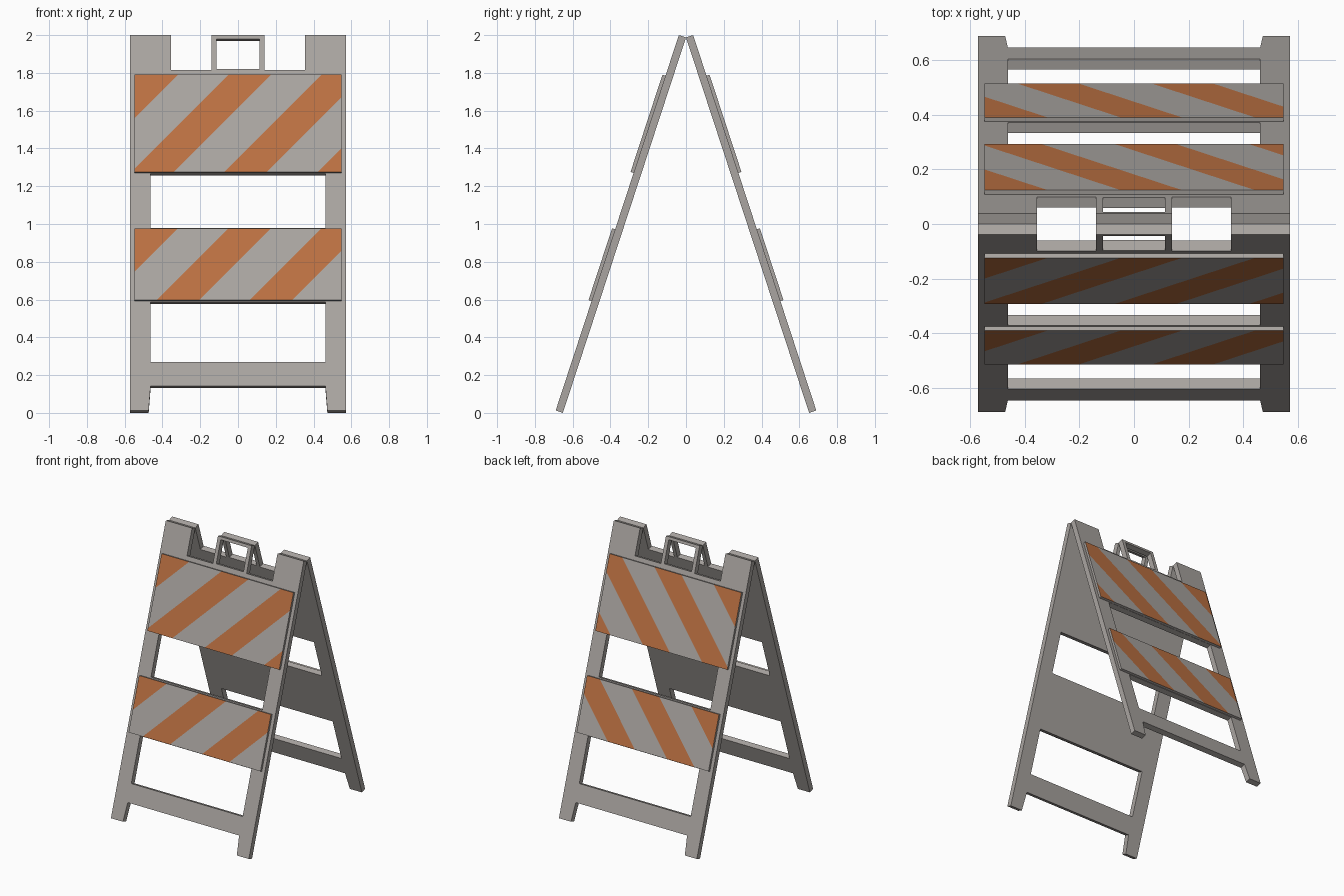
import bpy, bmesh
from mathutils import Vector

if "Cube" in bpy.data.objects:
    bpy.data.objects.remove(bpy.data.objects["Cube"])


def material(name, rgb):
    m = bpy.data.materials.new(name)
    m.diffuse_color = (*rgb, 1)
    m.use_nodes = True
    m.node_tree.nodes["Principled BSDF"].inputs["Base Color"].default_value = m.diffuse_color
    return m


GREY = material("warm grey", (0.40, 0.375, 0.355))
ORANGE = material("orange", (0.50, 0.165, 0.055))
SLOPE, COS, SIN = 0.328, 0.95, 0.312   # lean of each panel
THICK, PLATE = 0.04, 0.017


def finish(bm, name, side):
    """Lean the flat x-z shape (y = depth, outside is -y) and make an object.
    side 1 is the front panel, -1 the mirrored back panel."""
    for v in bm.verts:
        x, d, z = v.co
        v.co = (x, side * (-0.038 - SLOPE * (2 - z) + d * COS), z - d * SIN)
    bmesh.ops.recalc_face_normals(bm, faces=bm.faces[:])
    me = bpy.data.meshes.new(name)
    bm.to_mesh(me)
    bm.free()
    me.materials.append(GREY)
    me.materials.append(ORANGE)
    bpy.context.collection.objects.link(bpy.data.objects.new(name, me))


def extrude(bm, depth):
    r = bmesh.ops.extrude_face_region(bm, geom=bm.faces[:], use_keep_orig=True)
    verts = [g for g in r["geom"] if isinstance(g, bmesh.types.BMVert)]
    bmesh.ops.translate(bm, vec=(0, depth, 0), verts=verts)


def rect(w, z0, z1):
    return [(-w, z0), (w, z0), (w, z1), (-w, z1)]


def frame(name, side):
    # right half of the outline: foot, post, top notch, handle
    half = [(0.4625, 0.143), (0.473, 0.0125), (0.573, 0.0125), (0.573, 2),
            (0.355, 2), (0.355, 1.815), (0.14, 1.815), (0.14, 2)]
    outline = half + [(-x, z) for x, z in reversed(half)]
    holes = [rect(0.113, 1.82, 1.98), rect(0.4625, 0.98, 1.268),
             rect(0.4625, 0.27, 0.588)]
    bm = bmesh.new()
    edges = []
    for loop in [outline] + holes:
        vs = [bm.verts.new((x, 0, z)) for x, z in loop]
        edges += [bm.edges.new((vs[i - 1], vs[i])) for i in range(len(vs))]
    bmesh.ops.triangle_fill(bm, use_beauty=True, edges=edges, normal=(0, -1, 0))
    extrude(bm, THICK)
    finish(bm, name, side)


def striped_plate(name, side, z0, z1):
    bm = bmesh.new()
    bm.faces.new([bm.verts.new((x, -PLATE, z)) for x, z in rect(0.548, z0, z1)])
    # diagonal cuts at both edges of every stripe, measured from the top left
    start, period, width = -0.05, 0.493, 0.225
    for k in range(-1, 3):
        for c in (start + k * period, start + k * period + width):
            bmesh.ops.bisect_plane(
                bm, geom=bm.verts[:] + bm.edges[:] + bm.faces[:], dist=1e-5,
                plane_co=Vector((c, 0, z1)), plane_no=Vector((1, 0, -1)))
    extrude(bm, PLATE)
    for f in bm.faces:
        p = f.calc_center_median()
        on_face = all(v.co.y < -PLATE + 1e-5 for v in f.verts)
        phase = (p.x + z1 - p.z - start) % period
        f.material_index = 1 if on_face and phase < width else 0
    finish(bm, name, side)


# two mirrored leaning panels, each with two striped boards
for label, side in (("front", 1), ("back", -1)):
    frame(label + "_frame", side)
    striped_plate(label + "_upper_board", side, 1.27, 1.785)
    striped_plate(label + "_lower_board", side, 0.592, 0.972)
